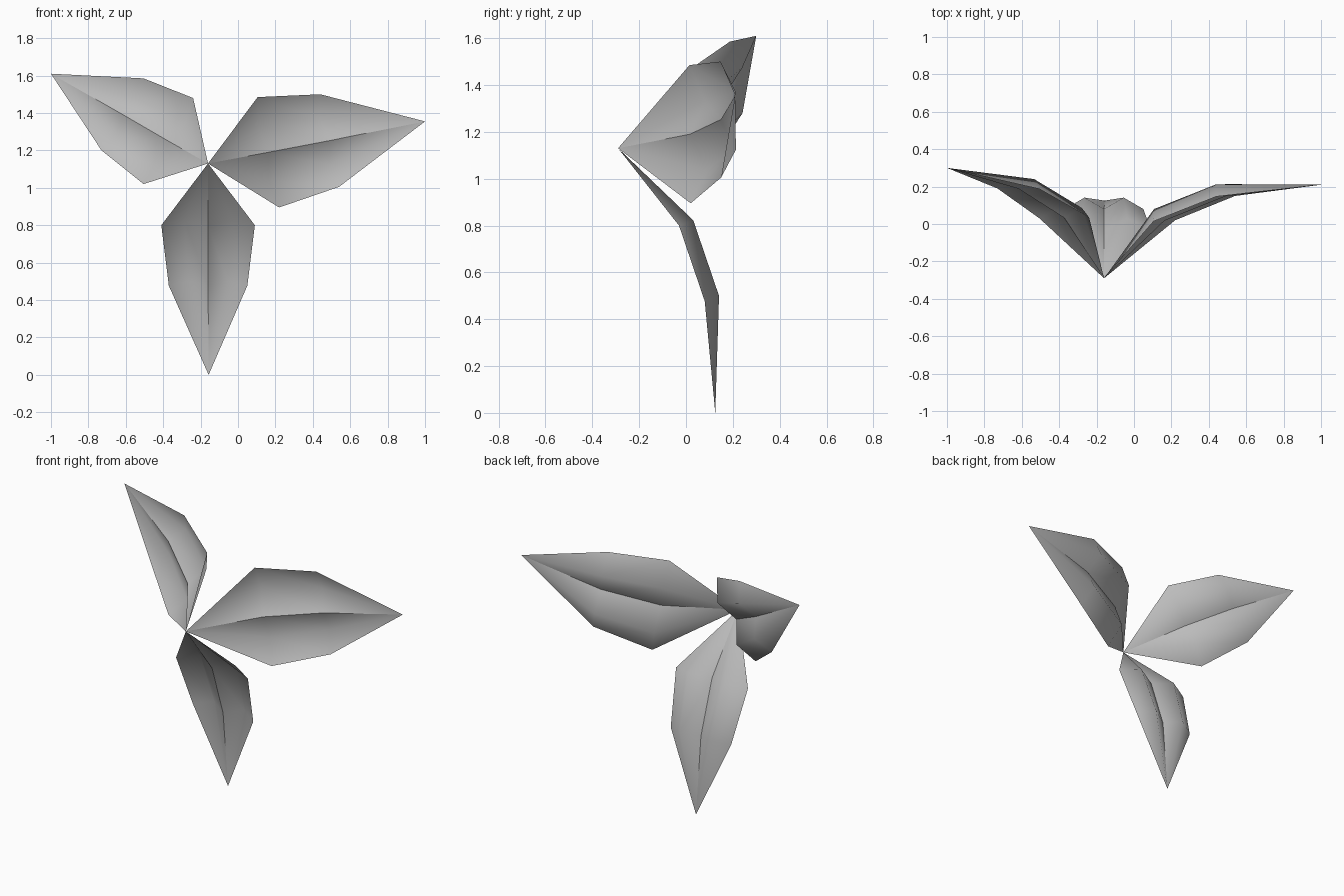
import bpy
import bmesh
from mathutils import Vector

if "Cube" in bpy.data.objects:
    bpy.data.objects.remove(bpy.data.objects["Cube"], do_unlink=True)

# One plain grey for every leaf
grey = bpy.data.materials.new("leaf grey")
grey.use_nodes = True
colour = (0.5, 0.5, 0.5, 1)
grey.diffuse_color = colour
grey.node_tree.nodes["Principled BSDF"].inputs["Base Color"].default_value = colour

BASE = Vector((-0.16, -0.29, 1.13))


def make_leaf(name, tip, rows):
    """Leaf from the shared base to a tip; each row gives its two edge points.
    Both lobes bulge backward, leaving a sharp crease down the middle."""
    tip = Vector(tip)
    axis = tip - BASE
    bm = bmesh.new()
    base_v, tip_v = bm.verts.new(BASE), bm.verts.new(tip)
    sections = []
    for edge_a, edge_b in rows:
        a, b = Vector(edge_a), Vector(edge_b)
        back = axis.cross(b - a).normalized()
        if back.y < 0:
            back.negate()
        bulge = back * axis.length * 0.054
        sections.append([bm.verts.new(a.lerp(b, i / 4) + bulge * (i % 2))
                         for i in range(5)])
    lower, upper = sections
    for i in range(4):
        bm.faces.new((base_v, lower[i], lower[i + 1]))
        bm.faces.new((lower[i], upper[i], upper[i + 1], lower[i + 1]))
        bm.faces.new((upper[i], tip_v, upper[i + 1]))
    # Leaf fronts face forward
    bm.normal_update()
    if sum(f.normal.y for f in bm.faces) > 0:
        bmesh.ops.reverse_faces(bm, faces=bm.faces[:])
    for f in bm.faces:
        f.smooth = True
    # Sharp central crease
    crease = (base_v, lower[2], upper[2], tip_v)
    for p, q in zip(crease, crease[1:]):
        bm.edges.get((p, q)).smooth = False
    mesh = bpy.data.meshes.new(name)
    bm.to_mesh(mesh)
    bm.free()
    mesh.materials.append(grey)
    leaf = bpy.data.objects.new(name, mesh)
    bpy.context.collection.objects.link(leaf)


make_leaf("left_leaf", (1.0, 0.21, 1.355),
          [((0.105, 0.015, 1.485), (0.22, 0.02, 0.895)),
           ((0.44, 0.147, 1.50), (0.54, 0.15, 1.005))])
make_leaf("right_leaf", (-1.0, 0.30, 1.61),
          [((-0.24, 0.035, 1.48), (-0.505, 0.03, 1.02)),
           ((-0.505, 0.187, 1.585), (-0.73, 0.19, 1.20))])
make_leaf("lower_leaf", (-0.157, 0.125, 0.0),
          [((-0.41, -0.03, 0.80), (0.09, -0.03, 0.80)),
           ((-0.37, 0.08, 0.477), (0.05, 0.08, 0.477))])
